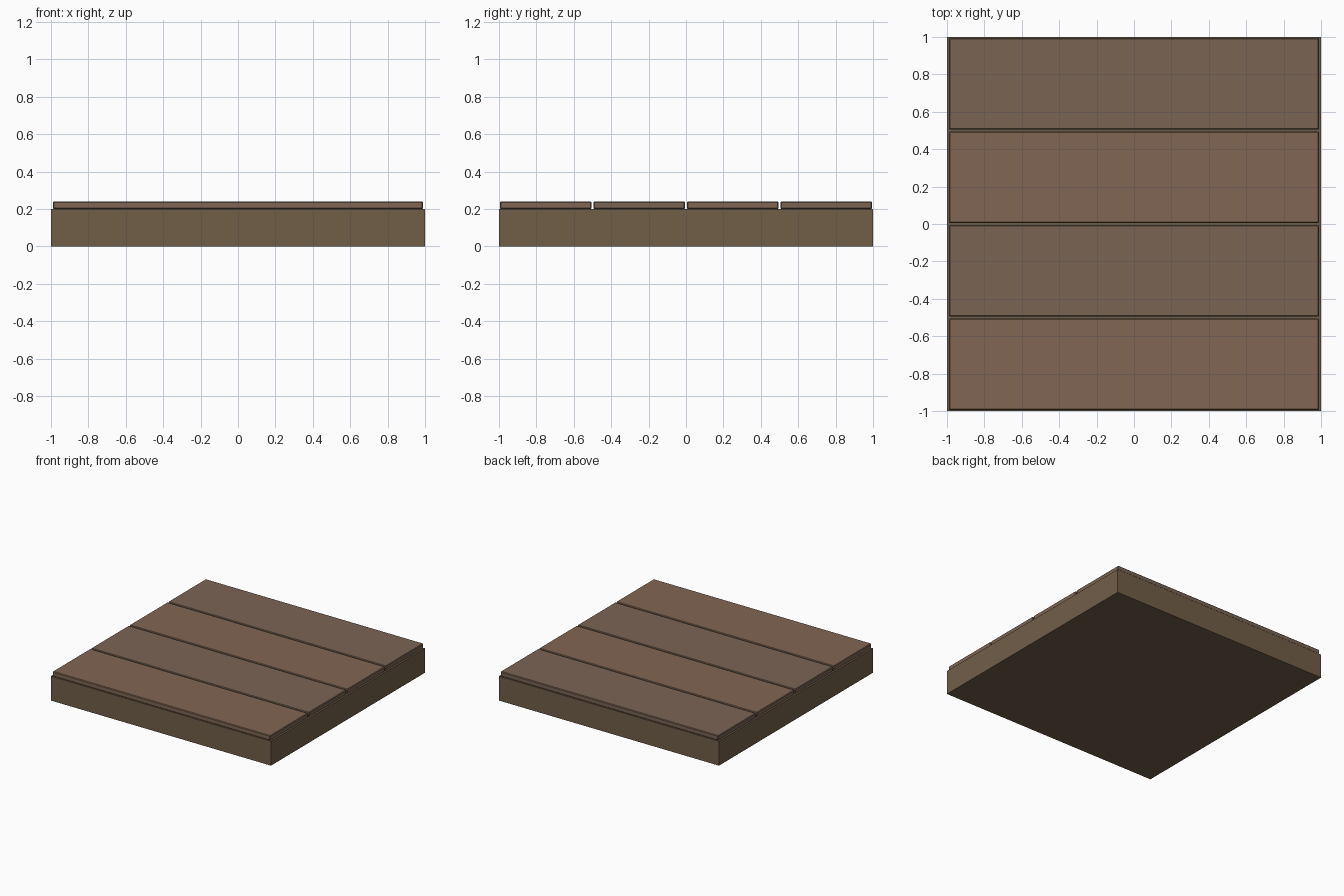
import bpy

if "Cube" in bpy.data.objects:
    bpy.data.objects.remove(bpy.data.objects["Cube"])


def material(name, rgb):
    m = bpy.data.materials.new(name)
    m.diffuse_color = (*rgb, 1.0)
    m.use_nodes = True
    m.node_tree.nodes["Principled BSDF"].inputs["Base Color"].default_value = m.diffuse_color
    return m


def box(name, size, centre, mat, bevel=0.0):
    bpy.ops.mesh.primitive_cube_add(size=1, location=centre)
    ob = bpy.context.object
    ob.name = name
    ob.scale = size
    bpy.ops.object.transform_apply(location=False, rotation=False, scale=True)
    ob.data.materials.append(mat)
    if bevel:
        mod = ob.modifiers.new("edge_chamfer", 'BEVEL')
        mod.width = bevel
        mod.segments = 1
    return ob


base_mat = material("base_wood", (0.165, 0.113, 0.066))
plank_mats = [material("plank_wood_warm", (0.216, 0.133, 0.087)),
              material("plank_wood_dull", (0.193, 0.127, 0.087))]

# Solid base slab
box("floor_base", (2.0, 2.0, 0.2), (0, 0, 0.1), base_mat)

# Four chamfered planks, alternating shades, with narrow gaps
for i in range(4):
    box(f"floor_plank_{i + 1}", (1.98, 0.49, 0.04),
        (0, -0.75 + 0.5 * i, 0.22), plank_mats[i % 2], bevel=0.005)
